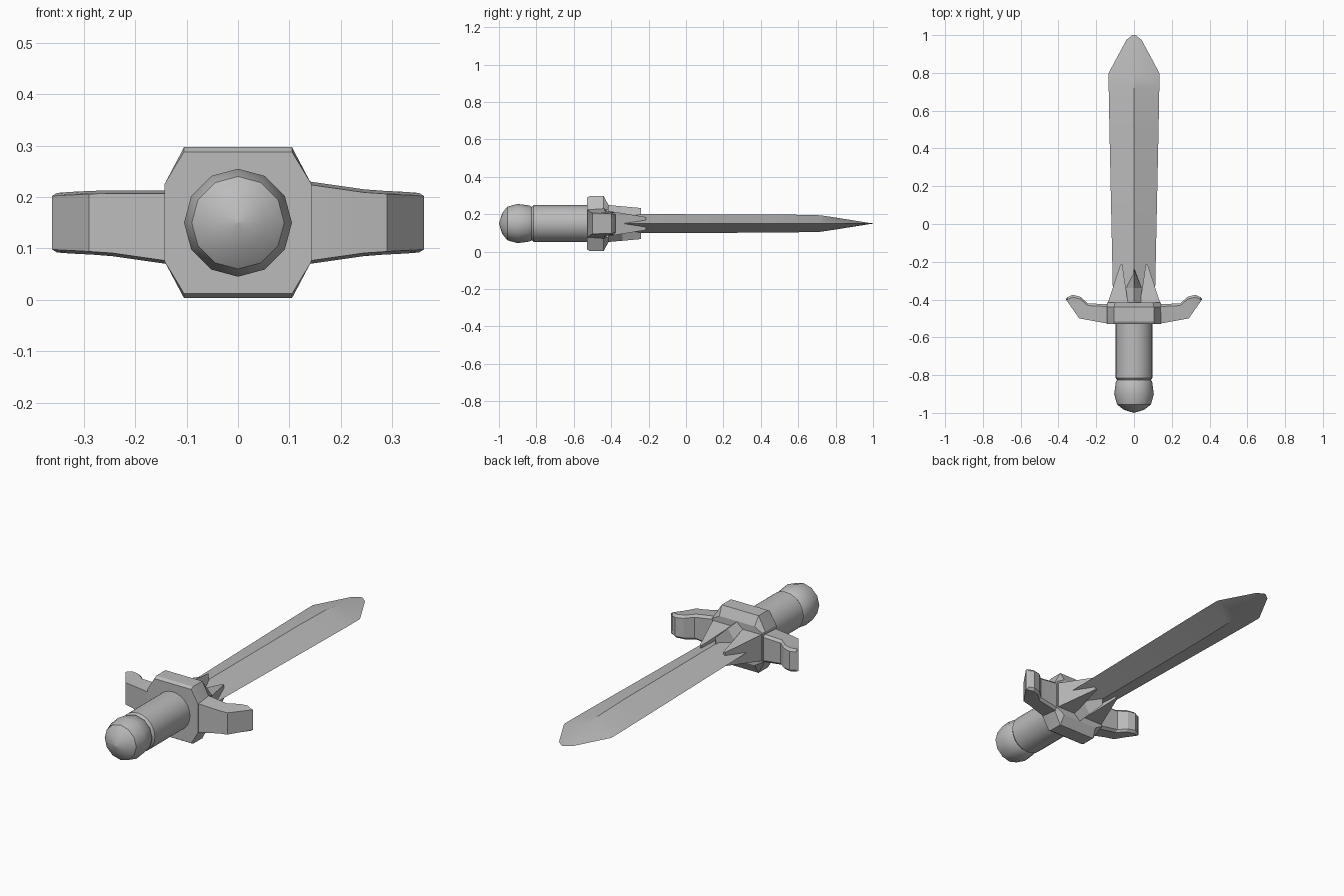
import bpy, bmesh, math
from mathutils import Vector

cube = bpy.data.objects.get("Cube")
if cube:
    bpy.data.objects.remove(cube)

MID = 0.15  # height of the sword's long axis

steel = bpy.data.materials.new("plain grey")
steel.use_nodes = True
GREY = (0.5, 0.5, 0.5, 1)
steel.diffuse_color = GREY
steel.node_tree.nodes["Principled BSDF"].inputs["Base Color"].default_value = GREY


def loft(name, sections, angle=30):
    """Skin equal-length rings of (x, y, z) points, z measured from the axis."""
    bm = bmesh.new()
    rings = [[bm.verts.new(Vector(p) + Vector((0, 0, MID))) for p in s] for s in sections]
    n = len(rings[0])
    for a, b in zip(rings, rings[1:]):
        for i in range(n):
            j = (i + 1) % n
            bm.faces.new((a[i], a[j], b[j], b[i]))
    bm.faces.new(rings[0])
    bm.faces.new(rings[-1])
    bmesh.ops.remove_doubles(bm, verts=bm.verts, dist=0.0005)
    bmesh.ops.recalc_face_normals(bm, faces=bm.faces)
    mesh = bpy.data.meshes.new(name)
    bm.to_mesh(mesh)
    bm.free()
    ob = bpy.data.objects.new(name, mesh)
    bpy.context.collection.objects.link(ob)
    mesh.materials.append(steel)
    bpy.ops.object.select_all(action='DESELECT')
    ob.select_set(True)
    bpy.context.view_layer.objects.active = ob
    bpy.ops.object.shade_smooth_by_angle(angle=math.radians(angle))
    return ob


def turned(name, profile, sides, angle=30):
    """Round part about the long axis from (y, radius) pairs."""
    turns = [math.tau * i / sides for i in range(sides)]
    return loft(name, [[(r * math.sin(t), y, r * math.cos(t)) for t in turns]
                       for y, r in profile], angle)


# Blade: diamond section (y, half width, half thickness)
blade = [(-0.45, 0.11, 0.05), (-0.3, 0.113, 0.05), (0.5, 0.13, 0.049),
         (0.72, 0.134, 0.044), (0.8, 0.134, 0.032), (0.975, 0.04, 0.004), (1, 0.008, 0.001)]
loft("blade", [[(w, y, 0), (0, y, t), (-w, y, 0), (0, y, -t)] for y, w, t in blade])

# Grip and pommel
turned("grip", [(-0.83, 0.085), (-0.815, 0.098), (-0.52, 0.098)], 24)
turned("pommel", [(-1, 0.001), (-0.983, 0.055), (-0.955, 0.09), (-0.9, 0.105),
                  (-0.835, 0.096), (-0.82, 0.085)], 12, 35)

# Guard block: eight-sided section narrowing toward the blade
block = [(-0.53, 0.105, 0.138), (-0.515, 0.105, 0.147),
         (-0.44, 0.105, 0.147), (-0.415, 0.1, 0.1)]
loft("guard_block", [[(w, y, h), (0.143, y, 0.075), (0.143, y, -0.075), (w, y, -h),
                      (-w, y, -h), (-0.143, y, -0.075), (-0.143, y, 0.075), (-w, y, h)]
                     for y, w, h in block], 20)

# Guard arms: sections outward (x, front y, back y, half height)
arm = [(0.1, -0.53, -0.425, 0.085), (0.14, -0.527, -0.425, 0.08), (0.245, -0.508, -0.42, 0.065)]
tips = [((0.29, -0.5), (0.285, -0.385), 0.062), ((0.325, -0.45), (0.325, -0.375), 0.06),
        ((0.362, -0.397), (0.352, -0.388), 0.058)]
stations = [((x, f), (x, b), h) for x, f, b, h in arm] + tips
for side, label in ((1, "left"), (-1, "right")):
    rings = []
    for (fx, fy), (bx, by), h in stations:
        top = min(h, 0.063) if side < 0 else h
        rings.append([(side * fx, fy, top - 0.006), (side * bx, by - 0.012, top),
                      (side * bx, by, top - 0.012), (side * bx, by, 0.012 - h),
                      (side * bx, by - 0.012, -h), (side * fx, fy, 0.006 - h)])
    loft(label + "_guard_arm", rings, 20)

    # Slanted wedge clasping the blade's edge
    wedge = [(-0.43, 0.03, 0.143, 0.07), (-0.215, 0.062, 0.072, 0.035)]
    loft(label + "_collar_wedge",
         [[(side * a, y, h), (side * b, y, h), (side * b, y, -h), (side * a, y, -h)]
          for y, a, b, h in wedge], 20)

# Ridged spikes lying on both flats of the blade
for up, label in ((1, "top"), (-1, "bottom")):
    spike = [(-0.43, 0.075, 0.1), (-0.34, 0.04, 0.092), (-0.24, 0.004, 0.083)]
    loft(label + "_collar_spike",
         [[(-w, y, up * 0.035), (w, y, up * 0.035), (0, y, up * h)] for y, w, h in spike], 20)
